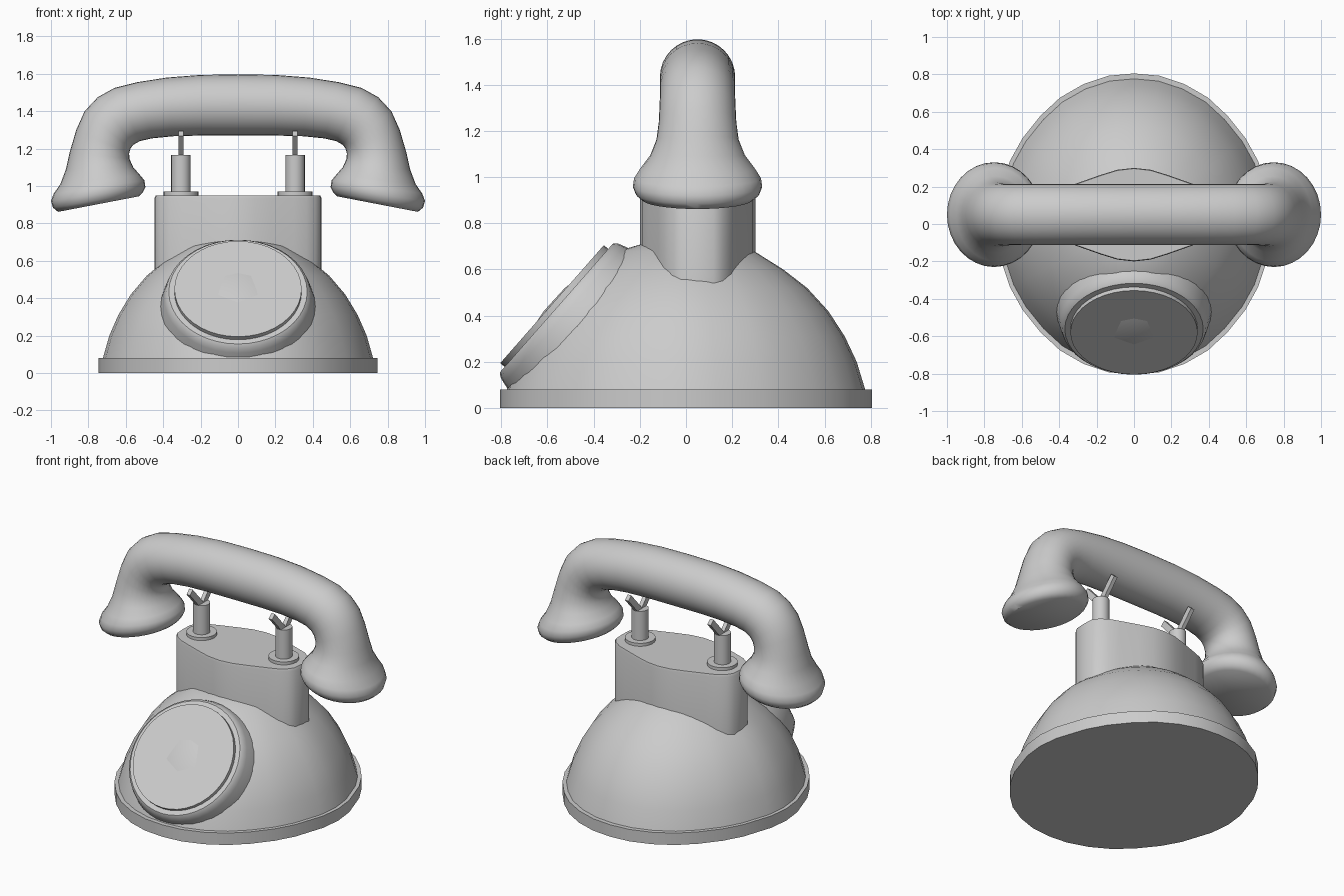
import bpy, bmesh, math
from mathutils import Vector, Matrix

if "Cube" in bpy.data.objects:
    bpy.data.objects.remove(bpy.data.objects["Cube"], do_unlink=True)

grey = bpy.data.materials.new("plain_grey")
grey.use_nodes = True
grey.diffuse_color = (0.6, 0.6, 0.6, 1)
grey.node_tree.nodes["Principled BSDF"].inputs["Base Color"].default_value = (0.6, 0.6, 0.6, 1)

MID_Y = 0.05  # depth of the neck and handset centre line


def finish(name, bm, angle=35):
    bmesh.ops.recalc_face_normals(bm, faces=bm.faces[:])
    mesh = bpy.data.meshes.new(name)
    bm.to_mesh(mesh)
    bm.free()
    mesh.materials.append(grey)
    obj = bpy.data.objects.new(name, mesh)
    bpy.context.collection.objects.link(obj)
    bpy.ops.object.select_all(action="DESELECT")
    obj.select_set(True)
    bpy.context.view_layer.objects.active = obj
    bpy.ops.object.shade_smooth_by_angle(angle=math.radians(angle))
    return obj


def loft(rings):
    """Skin a list of equal-length point rings and cap both ends."""
    bm = bmesh.new()
    loops = [[bm.verts.new(p) for p in ring] for ring in rings]
    n = len(loops[0])
    for a, b in zip(loops, loops[1:]):
        for i in range(n):
            j = (i + 1) % n
            bm.faces.new((a[i], a[j], b[j], b[i]))
    bm.faces.new(loops[0])
    bm.faces.new(loops[-1])
    return bm


def oval(quarter):
    """Mirror a quarter outline, from side to back, into a full loop."""
    half = quarter + [(-x, y) for x, y in reversed(quarter[:-1])]
    return half + [(x, -y) for x, y in reversed(half[1:-1])]


def slices(outline, rx, ry, cy, levels):
    return [[(x * rx * s, cy + y * ry * s, z) for x, y in outline] for s, z in levels]


def lathe(profile, sides=40):
    return [[(r * math.cos(t), r * math.sin(t), z)
             for t in (math.tau * i / sides for i in range(sides))] for r, z in profile]


# Foot plate and domed body share one oval
body_oval = oval([(1, 0), (0.98, 0.17), (0.89, 0.42), (0.8, 0.57), (0.67, 0.72),
                  (0.53, 0.84), (0.36, 0.93), (0.18, 0.985), (0, 1)])
finish("foot_plate", loft(slices(body_oval, 0.745, 0.805, 0, [(1, 0), (1, 0.08)])))
finish("domed_body", loft(slices(body_oval, 0.74, 0.795, 0, [
    (0.98, 0.07), (0.93, 0.2), (0.865, 0.31), (0.775, 0.42), (0.66, 0.52),
    (0.53, 0.6), (0.37, 0.68), (0.2, 0.72)])), 45)

# Neck that carries the cradle
neck_oval = oval([(1, 0), (0.99, 0.28), (0.93, 0.44), (0.82, 0.58), (0.67, 0.68),
                  (0.4, 0.85), (0.2, 0.96), (0, 1)])
finish("neck", loft(slices(neck_oval, 0.447, 0.25, MID_Y,
                           [(1, 0.45), (1, 0.935), (0.985, 0.95)])))

# Tilted dial housing, trimmed flat inside the foot plate
tilt = Matrix.Translation((0, -0.58, 0.45)) @ Matrix.Rotation(math.radians(48.7), 4, "X")
bm = loft(lathe([(0.425, -0.4), (0.43, -0.25), (0.415, -0.15), (0.395, -0.07),
                 (0.385, -0.04), (0.37, -0.025), (0.35, -0.025)]))
bm.transform(tilt)
cut = bmesh.ops.bisect_plane(bm, geom=bm.verts[:] + bm.edges[:] + bm.faces[:],
                             plane_co=(0, 0, 0.04), plane_no=(0, 0, 1), clear_inner=True)
edges = [e for e in cut["geom_cut"] if isinstance(e, bmesh.types.BMEdge)]
bmesh.ops.holes_fill(bm, edges=edges, sides=0)
finish("dial_housing", bm, 45)

bm = loft(lathe([(0.34, -0.04), (0.34, 0)]))
bm.transform(tilt)
finish("dial_face", bm)

# Cradle: a washer, a post and a forked rest on each side
for side, label in ((1, "left"), (-1, "right")):
    spot = Matrix.Translation((side * 0.305, MID_Y, 0))
    for part, radius, low, high in (("washer", 0.093, 0.94, 0.97), ("post", 0.052, 0.96, 1.165)):
        bm = loft(lathe([(radius, low), (radius, high)], 24))
        bm.transform(spot)
        finish(f"{label}_cradle_{part}", bm)
    for lean, end in ((1, "front"), (-1, "back")):
        bm = bmesh.new()
        bmesh.ops.create_cube(bm, size=1)
        bm.transform(spot @ Matrix.Translation((0, 0, 1.14))
                     @ Matrix.Rotation(lean * math.radians(42), 4, "X")
                     @ Matrix.Translation((0, 0, 0.095)) @ Matrix.Diagonal((0.026, 0.04, 0.19, 1)))
        finish(f"{label}_cradle_{end}_prong", bm)

# Handset: stations as outer x, z, inner x, z and half depth
stations = [
    (0, 1.597, 0, 1.27, 0.163), (0.2, 1.594, 0.2, 1.27, 0.163),
    (0.38, 1.58, 0.35, 1.266, 0.163), (0.54, 1.555, 0.46, 1.255, 0.163),
    (0.66, 1.525, 0.525, 1.24, 0.163), (0.75, 1.475, 0.56, 1.22, 0.163),
    (0.82, 1.4, 0.575, 1.2, 0.165), (0.865, 1.3, 0.582, 1.175, 0.168),
    (0.9, 1.18, 0.58, 1.145, 0.178), (0.92, 1.09, 0.56, 1.1, 0.205),
    (0.95, 1.01, 0.525, 1.06, 0.25), (0.985, 0.96, 0.5, 1.03, 0.275),
    (1, 0.92, 0.495, 0.995, 0.28), (0.99, 0.885, 0.51, 0.965, 0.267),
    (0.962, 0.862, 0.53, 0.945, 0.24)]


def station_ring(side, ox, oz, ix, iz, depth, sides=32):
    outer, inner = Vector((side * ox, MID_Y, oz)), Vector((side * ix, MID_Y, iz))
    centre, reach = (outer + inner) / 2, (outer - inner) / 2
    return [centre + reach * math.cos(t) + Vector((0, depth * math.sin(t), 0))
            for t in (math.tau * i / sides for i in range(sides))]


rings = [station_ring(-1, *s) for s in reversed(stations[1:])]
rings += [station_ring(1, *s) for s in stations]
finish("handset", loft(rings), 50)
